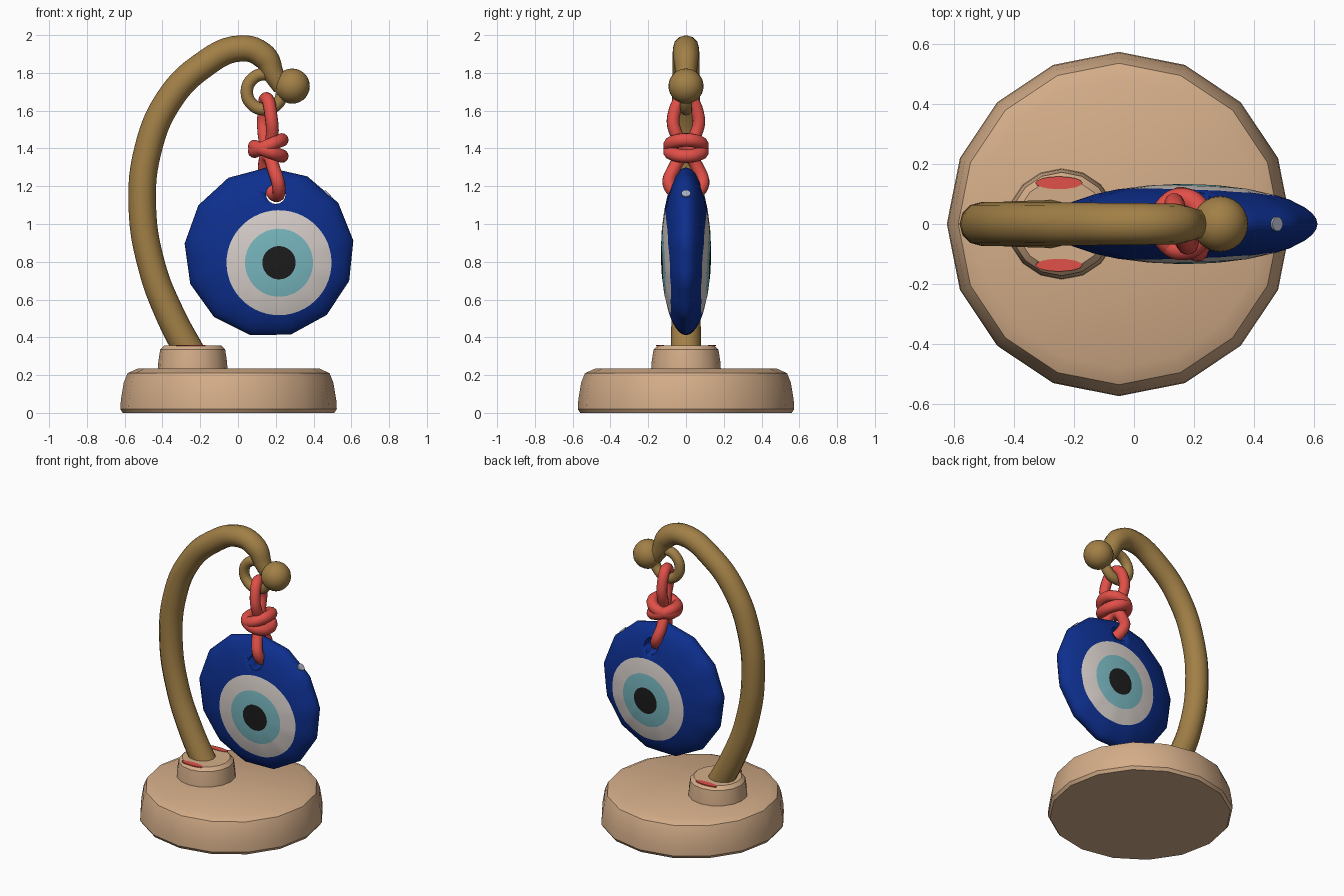
import bpy, bmesh, math
from mathutils import Vector

if "Cube" in bpy.data.objects:
    bpy.data.objects.remove(bpy.data.objects["Cube"])


def mat(name, r, g, b):
    m = bpy.data.materials.new(name)
    m.diffuse_color = (r, g, b, 1)
    m.use_nodes = True
    m.node_tree.nodes["Principled BSDF"].inputs["Base Color"].default_value = m.diffuse_color
    return m


WOOD = mat("light wood", 0.66, 0.42, 0.25)
BRONZE = mat("bronze", 0.36, 0.215, 0.062)
RED = mat("red cord", 0.75, 0.08, 0.065)
BLUE = mat("deep blue", 0.004, 0.028, 0.27)
WHITE = mat("warm white", 0.68, 0.62, 0.59)
AQUA = mat("aqua", 0.19, 0.48, 0.53)
BLACK = mat("black", 0.012, 0.012, 0.012)
GLINT = mat("pale grey", 0.42, 0.45, 0.55)


def finish(ob, angle=40):
    bpy.ops.object.select_all(action='DESELECT')
    ob.select_set(True)
    bpy.context.view_layer.objects.active = ob
    bpy.ops.object.shade_smooth_by_angle(angle=math.radians(angle))
    return ob


def from_bmesh(name, bm, mats, angle=40):
    bmesh.ops.recalc_face_normals(bm, faces=bm.faces)
    me = bpy.data.meshes.new(name)
    bm.to_mesh(me)
    bm.free()
    for m in mats:
        me.materials.append(m)
    ob = bpy.data.objects.new(name, me)
    bpy.context.collection.objects.link(ob)
    return finish(ob, angle)


def bridge(bm, a, b, index=0):
    n = len(a)
    for i in range(n):
        bm.faces.new((a[i], a[(i + 1) % n], b[(i + 1) % n], b[i])).material_index = index


def lathe(name, cx, profile, sides, material):
    bm = bmesh.new()
    rings = [[bm.verts.new((cx + r * math.cos(i * math.tau / sides),
                            r * math.sin(i * math.tau / sides), z))
              for i in range(sides)] for r, z in profile]
    for a, b in zip(rings, rings[1:]):
        bridge(bm, a, b)
    bm.faces.new(rings[0])
    bm.faces.new(rings[-1])
    return from_bmesh(name, bm, [material], 35)


def tube(name, points, radius, material, closed=False):
    """Sweep a round section along points (x, y, z[, radius factor])."""
    cu = bpy.data.curves.new(name, 'CURVE')
    cu.dimensions = '3D'
    cu.bevel_depth = radius
    cu.bevel_resolution = 4
    cu.resolution_u = 6
    cu.use_fill_caps = True
    sp = cu.splines.new('BEZIER')
    sp.bezier_points.add(len(points) - 1)
    sp.use_cyclic_u = closed
    for bp, p in zip(sp.bezier_points, points):
        bp.co = p[:3]
        bp.radius = p[3] if len(p) > 3 else 1
        bp.handle_left_type = bp.handle_right_type = 'AUTO'
    cu.materials.append(material)
    ob = bpy.data.objects.new(name, cu)
    bpy.context.collection.objects.link(ob)
    bpy.ops.object.select_all(action='DESELECT')
    ob.select_set(True)
    bpy.context.view_layer.objects.active = ob
    bpy.ops.object.convert(target='MESH')
    return finish(bpy.context.view_layer.objects.active, 60)


def disc(name, centre, normal, rx, ry, thick, material):
    bm = bmesh.new()
    bmesh.ops.create_cone(bm, cap_ends=True, segments=16, radius1=1, radius2=1, depth=thick)
    ob = from_bmesh(name, bm, [material])
    ob.scale = (rx, ry, 1)
    ob.rotation_euler = Vector(normal).to_track_quat('Z', 'Y').to_euler()
    ob.location = centre
    return ob


# Wooden base and arm socket
lathe("base", -0.05, [(0.56, 0), (0.573, 0.02), (0.57, 0.07), (0.555, 0.16),
                      (0.535, 0.21), (0.48, 0.235)], 16, WOOD)
lathe("socket", -0.24, [(0.185, 0.22), (0.182, 0.27), (0.172, 0.335), (0.15, 0.357)], 16, WOOD)
for side, s in (("front", -1), ("back", 1)):
    disc("socket_mark_" + side, (-0.25, s * 0.137, 0.357), (0, 0, 1), 0.078, 0.021, 0.006, RED)

# Curved arm, ring and end ball
arm = [(-0.25, 0.31), (-0.355, 0.51), (-0.455, 0.77), (-0.507, 1.1), (-0.475, 1.4),
       (-0.37, 1.65), (-0.2, 1.83), (0.02, 1.93), (0.14, 1.885), (0.19, 1.79), (0.23, 1.72)]
taper = [1.1, 1.06, 1, 1, 1, 1, 0.98, 0.95, 0.93, 0.75, 0.6]
tube("arm", [(x, 0, z, t) for (x, z), t in zip(arm, taper)], 0.073, BRONZE)
tube("hook_ring", [(0.14 + 0.093 * math.cos(a), 0, 1.70 + 0.093 * math.sin(a))
                   for a in [i * math.tau / 8 for i in range(8)]], 0.033, BRONZE, True)
bm = bmesh.new()
bmesh.ops.create_uvsphere(bm, u_segments=24, v_segments=14, radius=0.093)
bmesh.ops.translate(bm, verts=bm.verts, vec=(0.287, 0, 1.73))
from_bmesh("end_ball", bm, [BRONZE], 60)

# Knotted cord: upper loop, two knot turns, lower loop
tube("cord_upper_loop", [(0.16, 0, 1.39), (0.18, -0.045, 1.46), (0.175, -0.066, 1.57),
                         (0.15, 0, 1.665), (0.135, 0.066, 1.57), (0.14, 0.045, 1.46)],
     0.034, RED, True)
tube("cord_lower_loop", [(0.16, 0, 1.36), (0.19, -0.065, 1.29), (0.215, -0.085, 1.2),
                         (0.205, 0, 1.15), (0.165, 0.085, 1.2), (0.14, 0.065, 1.29)],
     0.035, RED, True)
for name, z, tilt in (("knot_turn_upper", 1.415, 0.03), ("knot_turn_lower", 1.385, -0.025)):
    tube(name, [(0.16 + 0.072 * math.cos(a), 0.085 * math.sin(a), z + tilt * math.cos(a))
                for a in [i * math.tau / 8 for i in range(8)]], 0.036, RED, True)

# Lens-shaped bead: round eye rings blend out to a 13-sided rim
SIDES, SEG, R, HALF = 13, 52, 0.45, 0.133
CX, CZ, EX, EZ = 0.165, 0.85, 0.217, 0.795
STEP = math.tau / SIDES
PHASE = math.radians(91)


def rim(a):
    return R * math.cos(STEP / 2) / math.cos((a - PHASE) % STEP - STEP / 2)


def bead_point(a, eye_r=None, t=1.0):
    """Inside the eye use its own circle; outside blend to a scaled rim."""
    c, s = math.cos(a), math.sin(a)
    if eye_r is not None:
        x, z = EX + eye_r * c, EZ + eye_r * s
    else:
        x0, z0 = EX + 0.278 * c, EZ + 0.278 * s
        x1, z1 = CX + rim(a) * c, CZ + rim(a) * s
        x, z = x0 + (x1 - x0) * t, z0 + (z1 - z0) * t
    dx, dz = x - CX, z - CZ
    d = min(1, math.hypot(dx, dz) / rim(math.atan2(dz, dx)))
    return x, HALF * math.sqrt(max(0, 1 - d * d)), z


bm = bmesh.new()
angles = [PHASE + i * math.tau / SEG for i in range(SEG)]
levels = [(0.088, 1, 3), (0.18, 1, 2), (0.278, 1, 1),
          (None, 0.35, 0), (None, 0.65, 0), (None, 0.85, 0), (None, 0.96, 0)]
edge = [bm.verts.new((bead_point(a)[0], 0, bead_point(a)[2])) for a in angles]
for s in (-1, 1):
    prev = None
    for r, t, index in levels:
        ring = [bm.verts.new((x, s * y, z)) for x, y, z in (bead_point(a, r, t) for a in angles)]
        if prev:
            bridge(bm, prev, ring, index)
        else:
            bm.faces.new(ring).material_index = index
        prev = ring
    bridge(bm, prev, edge, 0)
bead = from_bmesh("eye_bead", bm, [BLUE, WHITE, AQUA, BLACK], 60)

# Hole for the cord
cutter = disc("hole_cutter", (0.2, 0, 1.158), (0, 1, 0), 0.052, 0.052, 0.5, BLUE)
cutter.hide_render = True
cut = bead.modifiers.new("cord_hole", 'BOOLEAN')
cut.object = cutter
cut.operation = 'DIFFERENCE'
cut.solver = 'EXACT'
bpy.context.view_layer.objects.active = bead
bpy.ops.object.modifier_apply(modifier=cut.name)
bpy.data.objects.remove(cutter)

# Small pale spot on the rim
q = math.radians(45)
disc("rim_spot", (CX + rim(q) * math.cos(q), 0, CZ + rim(q) * math.sin(q)),
     (math.cos(q), 0, math.sin(q)), 0.024, 0.024, 0.009, GLINT)
